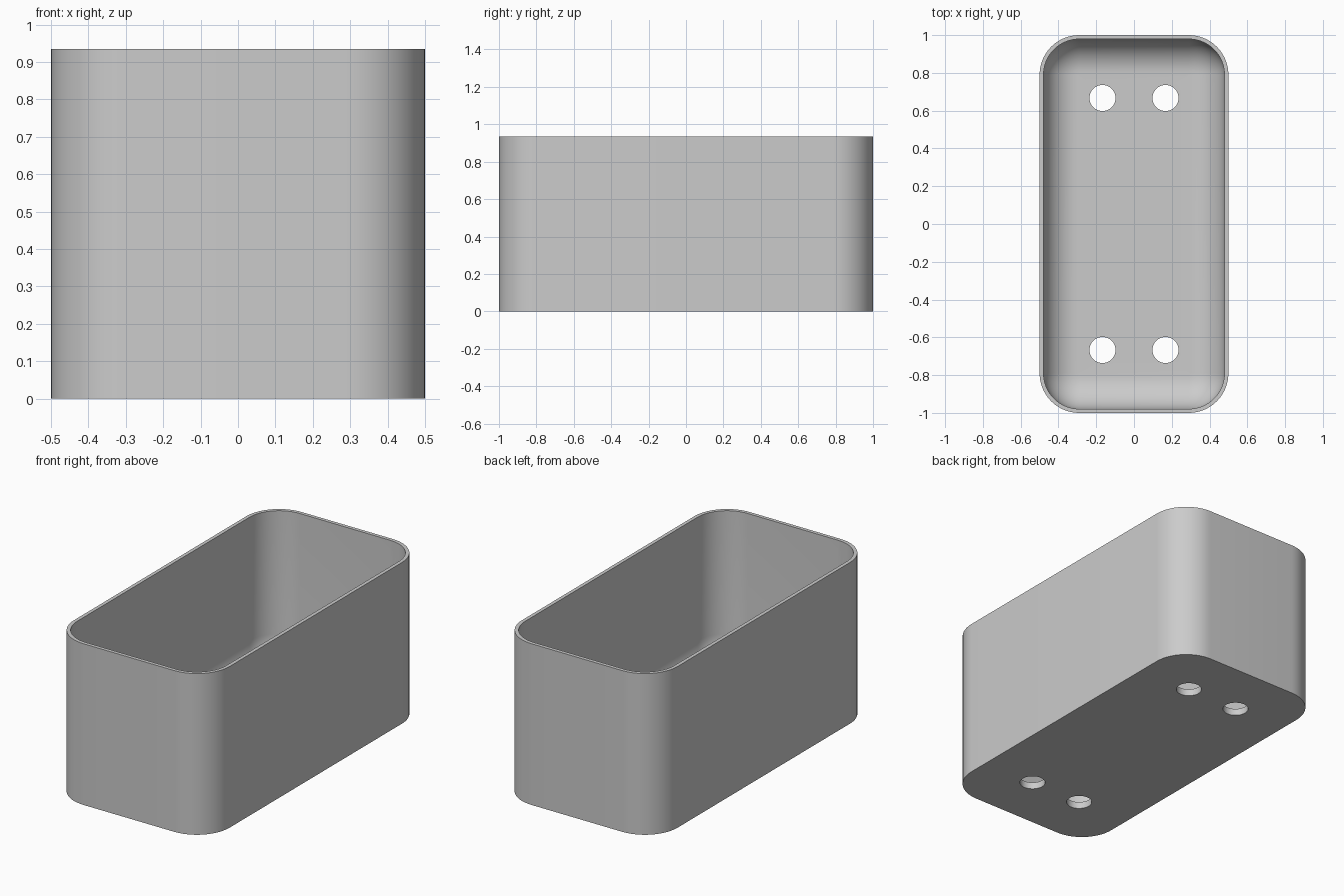
import bpy, bmesh, math

HALF_X, HALF_Y, HEIGHT = 0.5, 1.0, 0.935
CORNER, WALL, FLOOR, FILLET = 0.21, 0.021, 0.04, 0.18
STEPS = 14

if "Cube" in bpy.data.objects:
    bpy.data.objects.remove(bpy.data.objects["Cube"])

grey = bpy.data.materials.new("plain grey")
grey.use_nodes = True
colour = (0.6, 0.6, 0.6, 1)
grey.diffuse_color = colour
grey.node_tree.nodes["Principled BSDF"].inputs["Base Color"].default_value = colour


def ring(bm, inset, z):
    """Rounded rectangle of vertices, inset from the outer outline."""
    r = CORNER - inset
    verts = []
    for quarter, (sx, sy) in enumerate([(1, 1), (-1, 1), (-1, -1), (1, -1)]):
        for i in range(STEPS + 1):
            a = (quarter + i / STEPS) * math.pi / 2
            verts.append(bm.verts.new((sx * (HALF_X - CORNER) + r * math.cos(a),
                                       sy * (HALF_Y - CORNER) + r * math.sin(a), z)))
    return verts


# Planter shell: outer wall, rim, inner wall, then rounded floor edge
profile = [(0, 0), (0, HEIGHT), (WALL, HEIGHT)]
for i in range(STEPS + 1):
    a = i / STEPS * math.pi / 2
    profile.append((WALL + FILLET * (1 - math.cos(a)),
                    FLOOR + FILLET * (1 - math.sin(a))))

bm = bmesh.new()
rings = [ring(bm, inset, z) for inset, z in profile]
for low, high in zip(rings, rings[1:]):
    for i in range(len(low)):
        j = (i + 1) % len(low)
        bm.faces.new((low[i], low[j], high[j], high[i]))
bm.faces.new(rings[0][::-1])
bm.faces.new(rings[-1])
bmesh.ops.recalc_face_normals(bm, faces=bm.faces)
mesh = bpy.data.meshes.new("planter_box")
bm.to_mesh(mesh)
bm.free()
mesh.materials.append(grey)
box = bpy.data.objects.new("planter_box", mesh)
bpy.context.collection.objects.link(box)

# Four drainage holes
bm = bmesh.new()
for x in (-0.167, 0.167):
    for y in (-0.667, 0.667):
        made = bmesh.ops.create_cone(bm, cap_ends=True, segments=40,
                                     radius1=0.069, radius2=0.069, depth=0.2)
        bmesh.ops.translate(bm, verts=made["verts"], vec=(x, y, 0))
cut_mesh = bpy.data.meshes.new("hole_cutters")
bm.to_mesh(cut_mesh)
bm.free()
cut_mesh.materials.append(grey)
cutter = bpy.data.objects.new("hole_cutters", cut_mesh)
bpy.context.collection.objects.link(cutter)

cut = box.modifiers.new("drain_holes", "BOOLEAN")
cut.operation = "DIFFERENCE"
cut.solver = "EXACT"
cut.object = cutter
bpy.context.view_layer.objects.active = box
box.select_set(True)
bpy.ops.object.modifier_apply(modifier=cut.name)
bpy.data.objects.remove(cutter)

# Smooth curves with crisp rim and hole edges
bpy.ops.object.select_all(action="DESELECT")
box.select_set(True)
bpy.ops.object.shade_smooth_by_angle(angle=math.radians(30))
